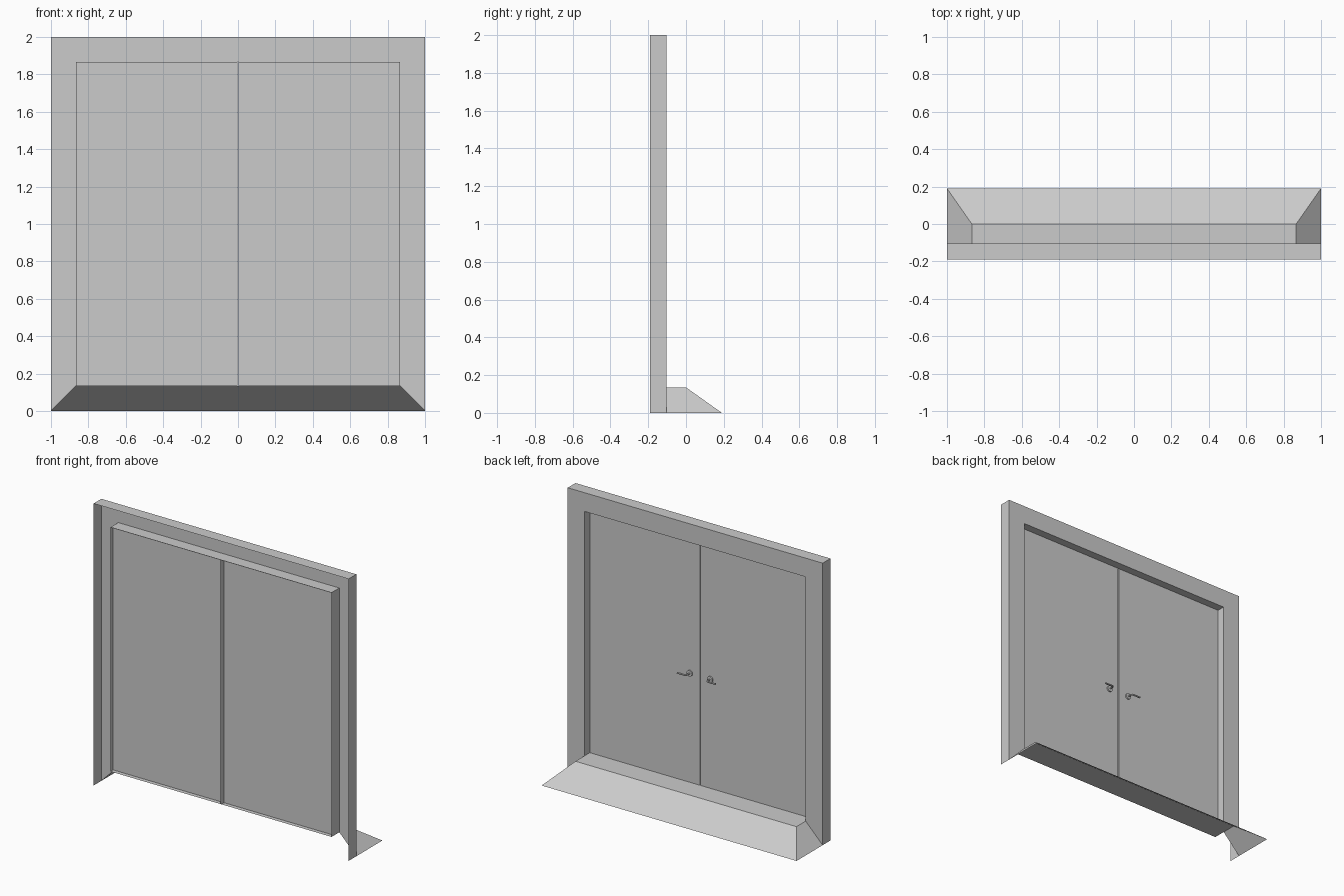
import bpy, bmesh, math
from mathutils import Vector, Matrix

if "Cube" in bpy.data.objects:
    bpy.data.objects.remove(bpy.data.objects["Cube"])

FRONT, WALL, DOOR, RAMP = -0.19, -0.103, -0.16, 0.19   # y positions
IX, TOP, SILL, GAP = 0.867, 1.867, 0.135, 0.003        # opening half width, heights, centre gap


def shell(name, quads):
    """Open surface from (outward direction, corner points) pairs."""
    bm = bmesh.new()
    for direction, pts in quads:
        f = bm.faces.new([bm.verts.new(p) for p in pts])
        f.normal_update()
        if f.normal.dot(Vector(direction)) < 0:
            f.normal_flip()
    bmesh.ops.remove_doubles(bm, verts=bm.verts, dist=1e-5)
    return finish(name, bm)


def finish(name, bm):
    mesh = bpy.data.meshes.new(name)
    bm.to_mesh(mesh)
    bm.free()
    ob = bpy.data.objects.new(name, mesh)
    bpy.context.collection.objects.link(ob)
    return ob


def strip(direction, a, b, y0, y1):
    """Quad running along y between two (x, z) points."""
    return direction, [(a[0], y0, a[1]), (b[0], y0, b[1]),
                       (b[0], y1, b[1]), (a[0], y1, a[1])]


# Outer frame: thin-walled, open at the front
frame = [strip((0, 0, 1), (-1, 2), (1, 2), FRONT, WALL),
         ((0, 1, 0), [(-1, WALL, 2), (1, WALL, 2), (IX, WALL, TOP), (-IX, WALL, TOP)]),
         strip((0, 0, -1), (-IX, TOP), (IX, TOP), FRONT, WALL)]
for s in (-1, 1):
    frame += [strip((s, 0, 0), (s, 0), (s, 2), FRONT, WALL),
              ((0, 1, 0), [(s, WALL, 0), (s, WALL, 2), (s * IX, WALL, TOP), (s * IX, WALL, SILL)]),
              strip((-s, 0, 0), (s * IX, SILL), (s * IX, TOP), FRONT, WALL)]
shell("door_frame", frame)

# Threshold with sloping ramp and tapered sides
ramp = [strip((0, 0, 1), (-IX, SILL), (IX, SILL), FRONT, WALL),
        strip((0, 0, 1), (-IX, SILL), (IX, SILL), WALL, 0),
        ((0, 1, 1), [(-IX, 0, SILL), (IX, 0, SILL), (1, RAMP, 0), (-1, RAMP, 0)])]
for s in (-1, 1):
    ramp.append(((s, 0, 1), [(s * IX, WALL, SILL), (s * IX, 0, SILL), (s, RAMP, 0), (s, WALL, 0)]))
shell("threshold_ramp", ramp)

for s, side in ((-1, "left"), (1, "right")):
    # Door leaf with its meeting edge at the centre
    g = s * GAP
    shell(side + "_door", [
        ((0, 1, 0), [(g, DOOR, SILL), (s * IX, DOOR, SILL), (s * IX, DOOR, TOP), (g, DOOR, TOP)]),
        strip((-s, 0, 0), (g, SILL), (g, TOP), FRONT, DOOR)])

    # Round handle plate
    hx, hz = s * 0.08, 0.91
    bm = bmesh.new()
    bmesh.ops.create_cone(bm, cap_ends=True, segments=20, radius1=0.021, radius2=0.021, depth=0.01,
                          matrix=Matrix.Translation((hx, DOOR + 0.005, hz)) @ Matrix.Rotation(math.pi / 2, 4, 'X'))
    plate = finish(side + "_handle_plate", bm)

    # Lever: stem bending outwards into the grip
    cu = bpy.data.curves.new(side + "_handle_lever", 'CURVE')
    cu.dimensions = '3D'
    cu.bevel_depth, cu.bevel_resolution, cu.use_fill_caps = 0.006, 2, True
    path = [(0, 0.0), (0, 0.034), (0.004, 0.041), (0.012, 0.044), (0.07, 0.044)]
    sp = cu.splines.new('POLY')
    sp.points.add(len(path) - 1)
    for p, (dx, dy) in zip(sp.points, path):
        p.co = (hx + s * dx, DOOR + dy, hz, 1)
    lever = bpy.data.objects.new(side + "_handle_lever", cu)
    bpy.context.collection.objects.link(lever)
    bpy.ops.object.select_all(action='DESELECT')
    lever.select_set(True)
    bpy.context.view_layer.objects.active = lever
    bpy.ops.object.convert(target='MESH')
    plate.select_set(True)
    bpy.ops.object.shade_smooth_by_angle(angle=math.radians(40))
